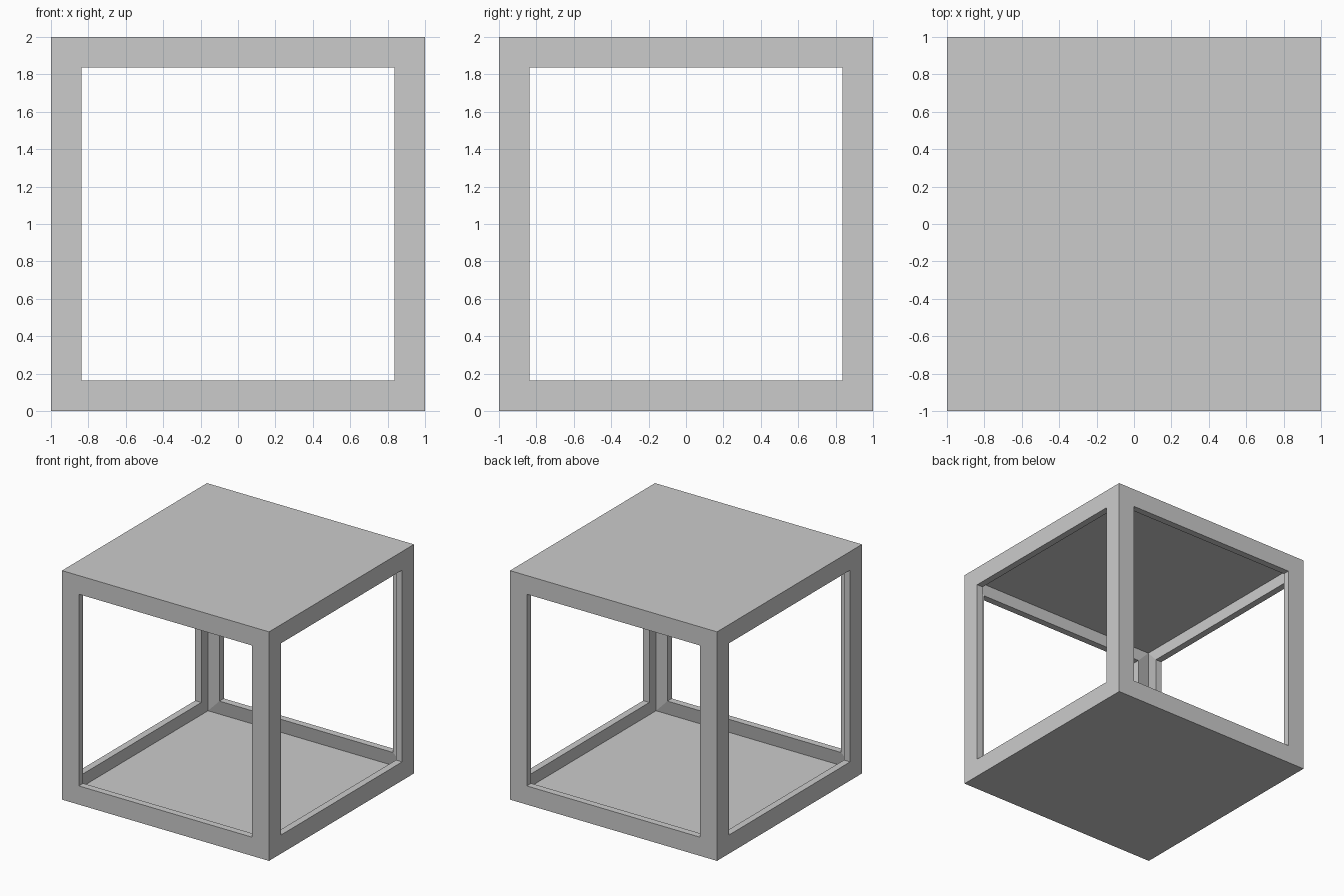
import bpy
import bmesh
from mathutils import Matrix

if "Cube" in bpy.data.objects:
    bpy.data.objects.remove(bpy.data.objects["Cube"])

SIZE = 2.0
BORDER = 0.163
WALL = 0.06

# Cube shell with a square opening inset in each of the four sides
bm = bmesh.new()
bmesh.ops.create_cube(bm, size=SIZE, matrix=Matrix.Translation((0, 0, SIZE / 2)))
bmesh.ops.recalc_face_normals(bm, faces=bm.faces[:])
sides = [f for f in bm.faces if abs(f.normal.z) < 0.5]
bmesh.ops.inset_individual(bm, faces=sides, thickness=BORDER, use_even_offset=True)
bmesh.ops.delete(bm, geom=sides, context='FACES')

mesh = bpy.data.meshes.new("open_box_frame")
bm.to_mesh(mesh)
bm.free()
frame = bpy.data.objects.new("open_box_frame", mesh)
bpy.context.collection.objects.link(frame)

# Wall thickness grows inward, thinner at the corners than at the openings
solid = frame.modifiers.new("wall_thickness", 'SOLIDIFY')
solid.thickness = WALL
solid.offset = -1
solid.use_even_offset = False
